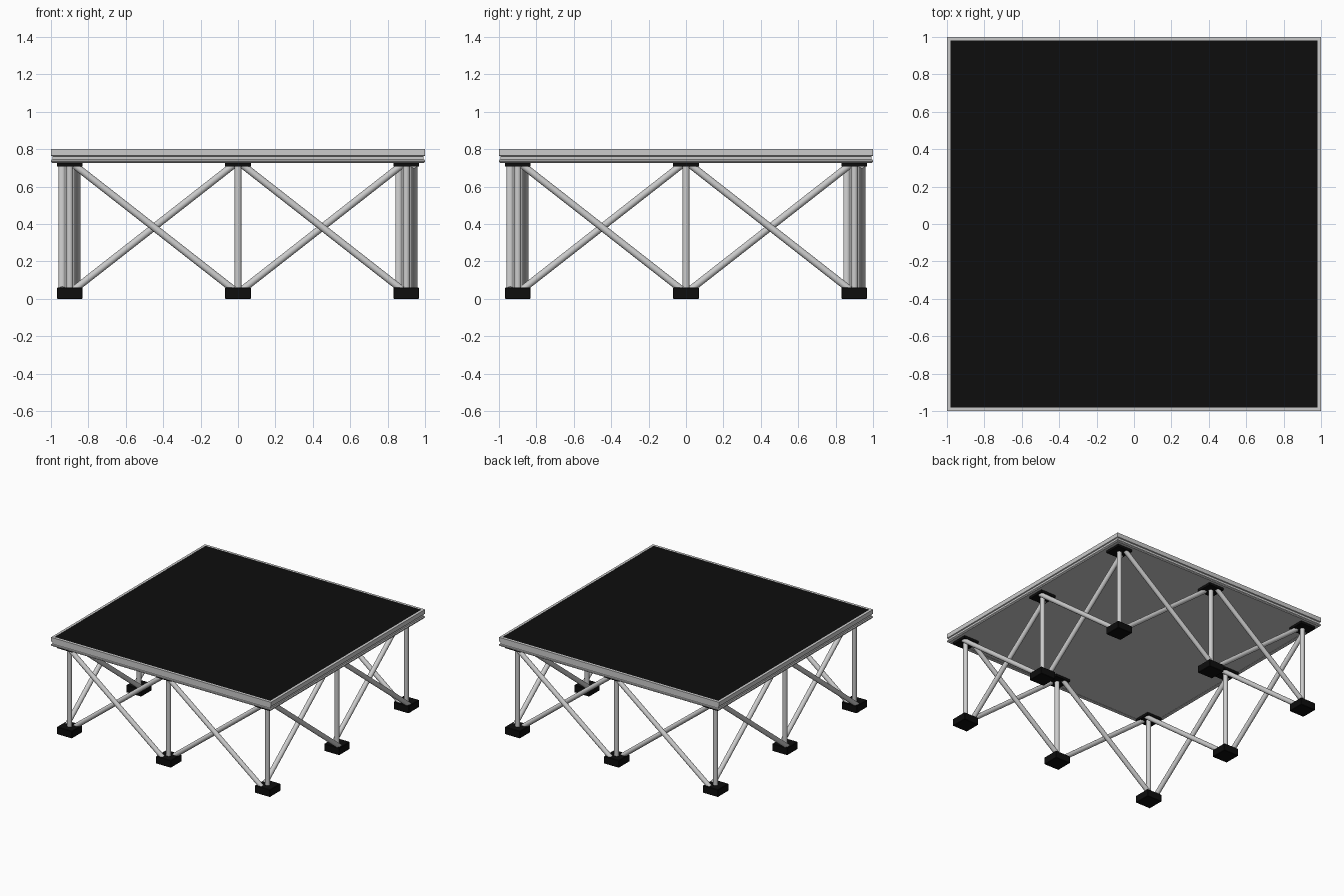
import bpy, bmesh, math
from mathutils import Vector, Matrix

if "Cube" in bpy.data.objects:
    bpy.data.objects.remove(bpy.data.objects["Cube"])

black = bpy.data.materials.new("black_rubber")
black.diffuse_color = (0.004, 0.004, 0.004, 1)
black.use_nodes = True
black.node_tree.nodes["Principled BSDF"].inputs["Base Color"].default_value = black.diffuse_color

P = 0.9      # support spacing
R = 0.019    # tube radius
OFF = 0.04   # diagonals pass either side of the leg line


def finish(name, bm, mat=None):
    bmesh.ops.recalc_face_normals(bm, faces=bm.faces)
    me = bpy.data.meshes.new(name)
    bm.to_mesh(me)
    bm.free()
    ob = bpy.data.objects.new(name, me)
    bpy.context.collection.objects.link(ob)
    if mat:
        me.materials.append(mat)
    return ob


def box(name, x, y, z0, z1, sx, sy, mat=None, bevel=0.0):
    bm = bmesh.new()
    m = Matrix.Translation((x, y, (z0 + z1) / 2)) @ Matrix.Diagonal((sx, sy, z1 - z0, 1))
    bmesh.ops.create_cube(bm, size=1, matrix=m)
    if bevel:
        bmesh.ops.bevel(bm, geom=bm.edges[:], offset=bevel, segments=1, affect='EDGES')
    return finish(name, bm, mat)


def tube(name, a, b):
    a, b = Vector(a), Vector(b)
    d = b - a
    bm = bmesh.new()
    m = Matrix.Translation((a + b) / 2) @ d.to_track_quat('Z', 'Y').to_matrix().to_4x4()
    bmesh.ops.create_cone(bm, cap_ends=True, segments=20, radius1=R, radius2=R,
                          depth=d.length, matrix=m)
    for f in bm.faces:
        f.smooth = len(f.verts) == 4
    return finish(name, bm)


# Deck frame: closed profile (half-width, height) carried round the square
profile = [(0.98, 0.80), (1.0, 0.80), (1.0, 0.765), (0.992, 0.762), (0.992, 0.745),
           (1.0, 0.742), (1.0, 0.733), (0.993, 0.727), (0.965, 0.727), (0.965, 0.735),
           (0.98, 0.735)]
bm = bmesh.new()
rings = [[bm.verts.new((sx * h, sy * h, z)) for h, z in profile]
         for sx, sy in ((-1, -1), (1, -1), (1, 1), (-1, 1))]
n = len(profile)
for i in range(4):
    p, q = rings[i], rings[(i + 1) % 4]
    for j in range(n):
        bm.faces.new((p[j], q[j], q[(j + 1) % n], p[(j + 1) % n]))
finish("deck_frame", bm)

# Deck surface and underside board
box("deck_surface", 0, 0, 0.79, 0.799, 1.96, 1.96, black)
box("deck_underside", 0, 0, 0.729, 0.79, 1.96, 1.96)

# Eight supports: foot, leg and top pad
for ix in (-1, 0, 1):
    for iy in (-1, 0, 1):
        if ix == 0 and iy == 0:
            continue
        x, y = ix * P, iy * P
        box("foot", x, y, 0, 0.06, 0.137, 0.137, black, 0.003)
        box("top_pad", x, y, 0.708, 0.728, 0.137, 0.137, black)
        tube("leg", (x, y, 0.05), (x, y, 0.715))

# Crossed braces, two bays per side, repeated on all four sides
for k in range(4):
    rot = Matrix.Rotation(k * math.pi / 2, 3, 'Z')
    for x0 in (-P, 0):
        xa, xb = x0 + 0.025, x0 + P - 0.025
        tube("brace_outer", rot @ Vector((xa, -P - OFF, 0.715)), rot @ Vector((xb, -P - OFF, 0.05)))
        tube("brace_inner", rot @ Vector((xa, -P + OFF, 0.05)), rot @ Vector((xb, -P + OFF, 0.715)))
